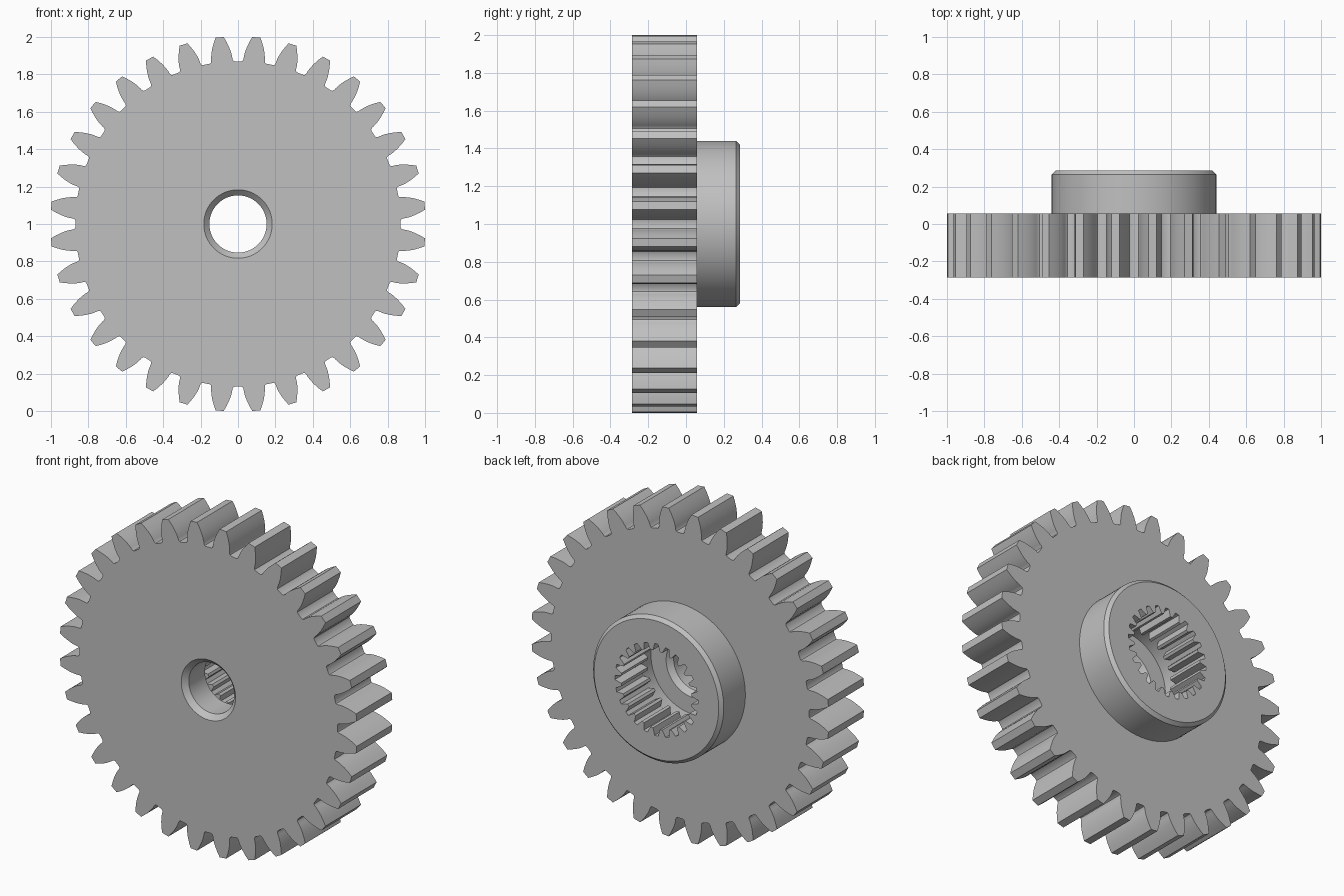
import bpy, bmesh
from math import sin, cos, tan, acos, pi, radians

cube = bpy.data.objects.get("Cube")
if cube:
    bpy.data.objects.remove(cube, do_unlink=True)

steel = bpy.data.materials.new("steel grey")
steel.use_nodes = True
GREY = (0.53, 0.53, 0.53, 1)
steel.diffuse_color = GREY
steel.node_tree.nodes["Principled BSDF"].inputs["Base Color"].default_value = GREY

# Stations along the axle (y) and main radii
FRONT, WHEEL_BACK, HUB_BACK = -0.285, 0.057, 0.285
FLOOR, SPLINE_END = -0.07, 0.03
BORE, BORE_RIM, RELIEF, HUB = 0.153, 0.183, 0.285, 0.44
BEVEL, HUB_BEVEL = 0.03, 0.02


def circle(r, n=96):
    return [(r, 2 * pi * i / n) for i in range(n)]


def toothed(count, flank):
    """Closed outline from one tooth flank: (radius, half angle), root to tip."""
    pts = []
    for i in range(count):
        mid = (i + 0.5) * 2 * pi / count
        pts += [(r, mid - h) for r, h in flank]
        pts += [(r, mid + h) for r, h in reversed(flank)]
    return pts


def ring(bm, outline, y):
    vs = [bm.verts.new((r * cos(a), y, 1 + r * sin(a))) for r, a in outline]
    for i, v in enumerate(vs):
        bm.edges.new((vs[i - 1], v))
    return vs


def wall(bm, a, b):
    for i in range(len(a)):
        bm.faces.new((a[i - 1], a[i], b[i], b[i - 1]))


def flat_face(bm, a, b):
    """Fill the flat area between two rings of any point count."""
    edges = [bm.edges.get((vs[i - 1], vs[i])) for vs in (a, b) for i in range(len(vs))]
    bmesh.ops.triangle_fill(bm, use_beauty=True, edges=edges, normal=(0, 1, 0))


def turned(bm, stations):
    """Lathe a chain of (radius, y) stations and return the rings."""
    rings = [ring(bm, circle(r), y) for r, y in stations]
    for a, b in zip(rings, rings[1:]):
        wall(bm, a, b)
    return rings


def finish(bm, name):
    bmesh.ops.recalc_face_normals(bm, faces=bm.faces[:])
    mesh = bpy.data.meshes.new(name)
    bm.to_mesh(mesh)
    bm.free()
    mesh.materials.append(steel)
    ob = bpy.data.objects.new(name, mesh)
    bpy.context.collection.objects.link(ob)
    bpy.ops.object.select_all(action='DESELECT')
    ob.select_set(True)
    bpy.context.view_layer.objects.active = ob
    bpy.ops.object.shade_smooth_by_angle(angle=radians(30))


# Involute flank of the outer teeth
TEETH, PITCH_R, PRESSURE = 32, 0.944, radians(20)
BASE_R = PITCH_R * cos(PRESSURE)


def half_angle(r):
    a = acos(min(1, BASE_R / r))
    return pi / (2 * TEETH) + tan(PRESSURE) - PRESSURE - (tan(a) - a)


root = half_angle(BASE_R)
gear_flank = [(0.870, root + 0.014), (0.873, root + 0.006), (0.881, root + 0.001)]
gear_flank += [(r, half_angle(r)) for r in (0.895, 0.92, 0.945, 0.975, 1.003)]
gear_outline = toothed(TEETH, gear_flank)

# Toothed wheel with chamfered bore and the floor of the socket
bm = bmesh.new()
front = ring(bm, gear_outline, FRONT)
back = ring(bm, gear_outline, WHEEL_BACK)
wall(bm, front, back)
bore = turned(bm, [(BORE_RIM, FRONT), (BORE, FRONT + BEVEL),
                   (BORE, FLOOR - BEVEL), (BORE_RIM, FLOOR)])
flat_face(bm, front, bore[0])
socket = turned(bm, [(RELIEF, FLOOR), (RELIEF, SPLINE_END)])
flat_face(bm, bore[-1], socket[0])
hub_seat = ring(bm, circle(HUB), WHEEL_BACK)
flat_face(bm, back, hub_seat)
finish(bm, "toothed_wheel")

# Hub with chamfered rim and internal splines
spline_flank = [(0.28, 0.088), (0.26, 0.066), (0.238, 0.034)]
spline_outline = toothed(24, spline_flank)
bm = bmesh.new()
rim = turned(bm, [(HUB, WHEEL_BACK), (HUB, HUB_BACK - HUB_BEVEL),
                  (HUB - HUB_BEVEL, HUB_BACK)])
outer = ring(bm, spline_outline, HUB_BACK)
inner = ring(bm, spline_outline, SPLINE_END)
wall(bm, outer, inner)
flat_face(bm, rim[-1], outer)
flat_face(bm, inner, ring(bm, circle(RELIEF), SPLINE_END))
finish(bm, "splined_hub")
